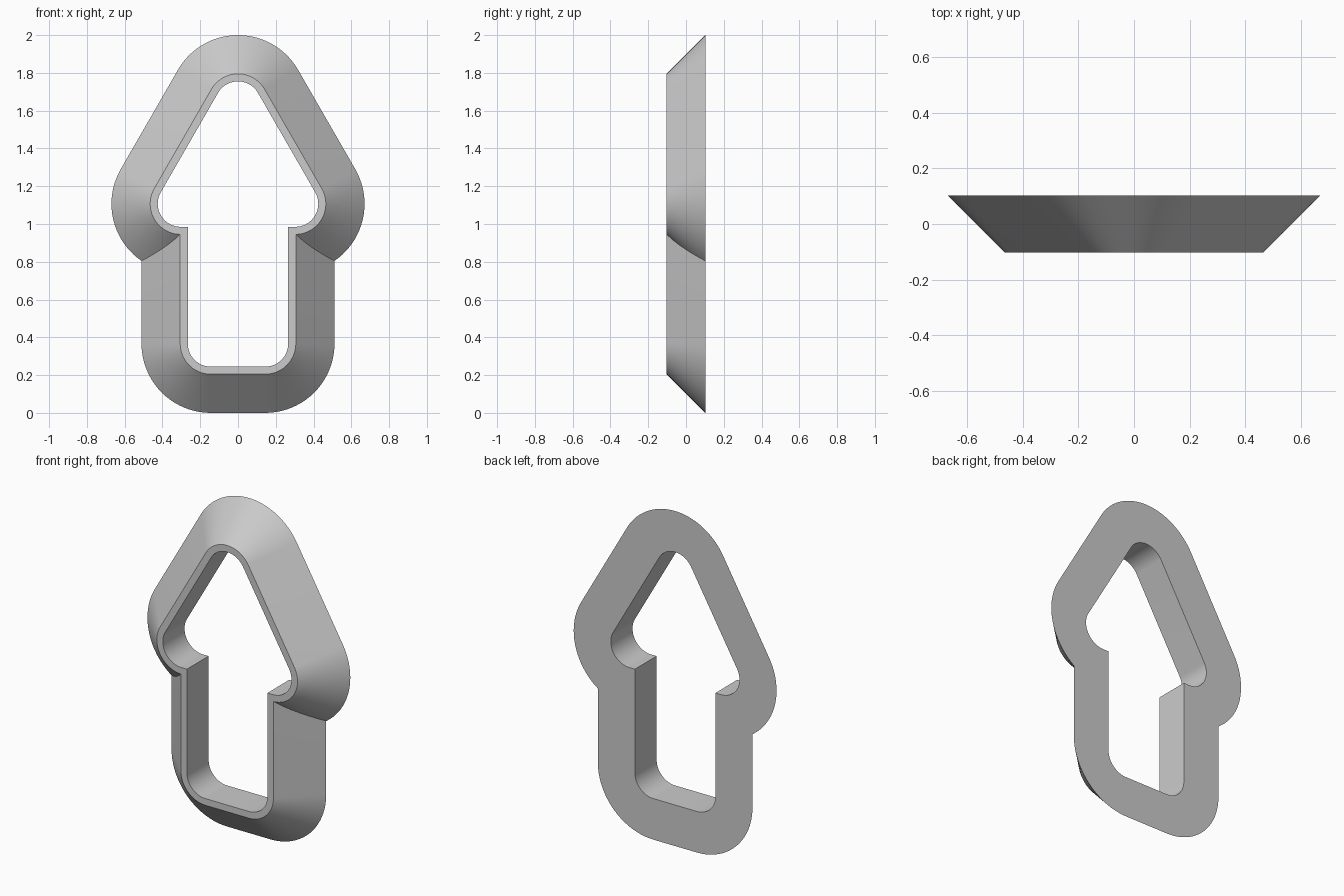
import bpy, bmesh
from math import cos, sin, acos, radians, sqrt

if "Cube" in bpy.data.objects:
    bpy.data.objects.remove(bpy.data.objects["Cube"])

R0 = 0.122            # corner radius of the hole
HALF_W = 0.266        # half width of the hole's lower part
Y = 0.1025            # half thickness
RIM, BASE = 0.04, 0.245   # outward offsets of front rim and back edge
TOP_C, SIDE_C = (0.0, 1.633), (0.303, 1.107)
LOW_C = (HALF_W - R0, R0 + BASE)
N = 20


def arc(c, r, a0, a1):
    return [(c[0] + r * cos(a0 + (a1 - a0) * i / N),
             c[1] + r * sin(a0 + (a1 - a0) * i / N)) for i in range(N + 1)]


def half_outline(d):
    """Right half of the arrow outline, offset outward by d."""
    r, x = R0 + d, HALF_W + d
    k = max(0.0, (x - SIDE_C[0]) / r)          # where the head meets the body
    end = -acos(k)
    pts = arc(TOP_C, r, radians(90), radians(30))
    pts += arc(SIDE_C, r, radians(30), end)
    pts.append((x, SIDE_C[1] - r * sqrt(1 - k * k)))
    pts += arc(LOW_C, r, 0, radians(-90))
    pts.append((0.0, LOW_C[1] - r))
    return pts


# Cross-section as (offset, y): straight hole wall, flat rim, 45 degree slope
STEPS = 6
section = [(0, Y), (0, -Y)]
for i in range(STEPS + 1):
    t = i / STEPS
    section.append((RIM + (BASE - RIM) * t, -Y + 2 * Y * t))

bm = bmesh.new()
rings = [[bm.verts.new((x, y, z)) for x, z in half_outline(d)] for d, y in section]
for a, b in zip(rings, rings[1:] + rings[:1]):
    for i in range(len(a) - 1):
        bm.faces.new((a[i], a[i + 1], b[i + 1], b[i]))
bmesh.ops.remove_doubles(bm, verts=bm.verts, dist=1e-5)

# Mirror to the left half and weld the seam
dup = bmesh.ops.duplicate(bm, geom=bm.verts[:] + bm.edges[:] + bm.faces[:])
for v in dup["geom"]:
    if isinstance(v, bmesh.types.BMVert):
        v.co.x = -v.co.x
bmesh.ops.remove_doubles(bm, verts=bm.verts, dist=1e-5)
bmesh.ops.recalc_face_normals(bm, faces=bm.faces)

mesh = bpy.data.meshes.new("arrow_frame")
bm.to_mesh(mesh)
bm.free()
frame = bpy.data.objects.new("arrow_frame", mesh)
bpy.context.collection.objects.link(frame)
bpy.context.view_layer.objects.active = frame
frame.select_set(True)
bpy.ops.object.shade_smooth_by_angle(angle=radians(25))
